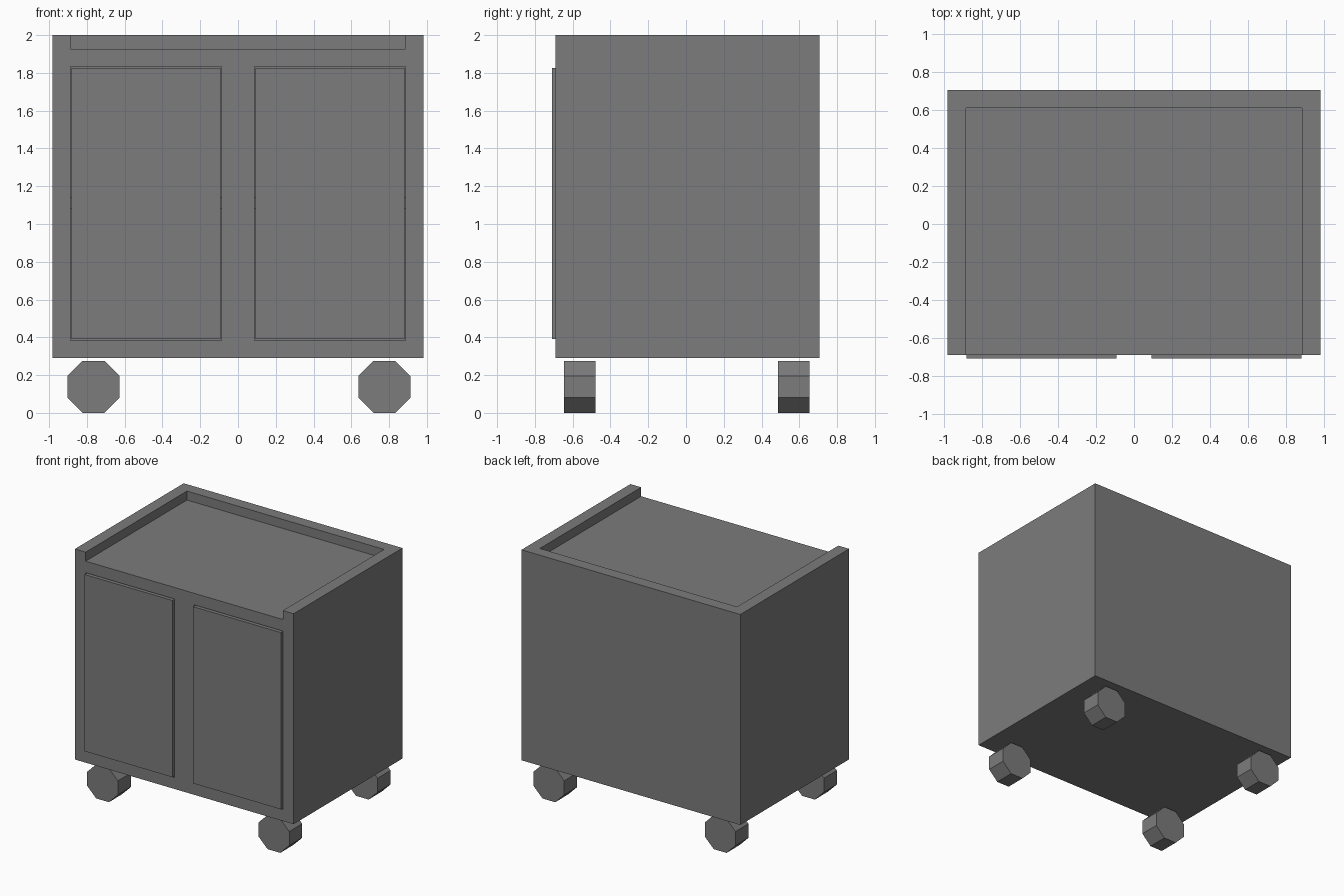
import bpy, math

if "Cube" in bpy.data.objects:
    bpy.data.objects.remove(bpy.data.objects["Cube"])

grey = bpy.data.materials.new("plain_grey")
grey.diffuse_color = (0.2, 0.2, 0.2, 1)
grey.use_nodes = True
grey.node_tree.nodes["Principled BSDF"].inputs["Base Color"].default_value = grey.diffuse_color


def box(name, x, y, z):
    """Box from (min, max) ranges on each axis."""
    me = bpy.data.meshes.new(name)
    verts = [(a, b, c) for c in z for b in y for a in x]
    faces = [(0, 2, 3, 1), (4, 5, 7, 6), (0, 1, 5, 4),
             (2, 6, 7, 3), (0, 4, 6, 2), (1, 3, 7, 5)]
    me.from_pydata(verts, [], faces)
    me.materials.append(grey)
    ob = bpy.data.objects.new(name, me)
    bpy.context.collection.objects.link(ob)
    return ob


def cut(target, cutter):
    mod = target.modifiers.new("cut", 'BOOLEAN')
    mod.operation = 'DIFFERENCE'
    mod.solver = 'EXACT'
    mod.object = cutter
    bpy.context.view_layer.objects.active = target
    bpy.ops.object.modifier_apply(modifier=mod.name)
    bpy.data.objects.remove(cutter)


def side_range(s, a, b):
    return tuple(sorted((s * a, s * b)))


# Carcass with a tray top open at the front
body = box("cabinet_body", (-0.983, 0.983), (-0.69, 0.707), (0.29, 2.0))
cut(body, box("tray_cutter", (-0.886, 0.886), (-0.9, 0.61), (1.927, 2.2)))

for s, side in ((-1, "left"), (1, "right")):
    # Compartment, its shelf and the door standing slightly proud
    opening = side_range(s, 0.087, 0.886)
    cut(body, box("compartment_cutter", opening, (-0.9, 0.61), (0.382, 1.833)))
    box(side + "_shelf", opening, (-0.6, 0.61), (1.08, 1.14))
    box(side + "_door", side_range(s, 0.093, 0.881), (-0.709, -0.63), (0.391, 1.827))

# Octagonal wheels with flats at top and bottom
apothem = 0.138
for x, side in ((-0.765, "left"), (0.775, "right")):
    for y, end in ((-0.563, "front"), (0.571, "back")):
        bpy.ops.mesh.primitive_cylinder_add(
            vertices=8, radius=apothem / math.cos(math.pi / 8), depth=0.166)
        wheel = bpy.context.object
        wheel.name = f"{end}_{side}_wheel"
        wheel.rotation_euler = (math.pi / 2, math.pi / 8, 0)
        wheel.location = (x, y, apothem)
        wheel.data.materials.append(grey)
